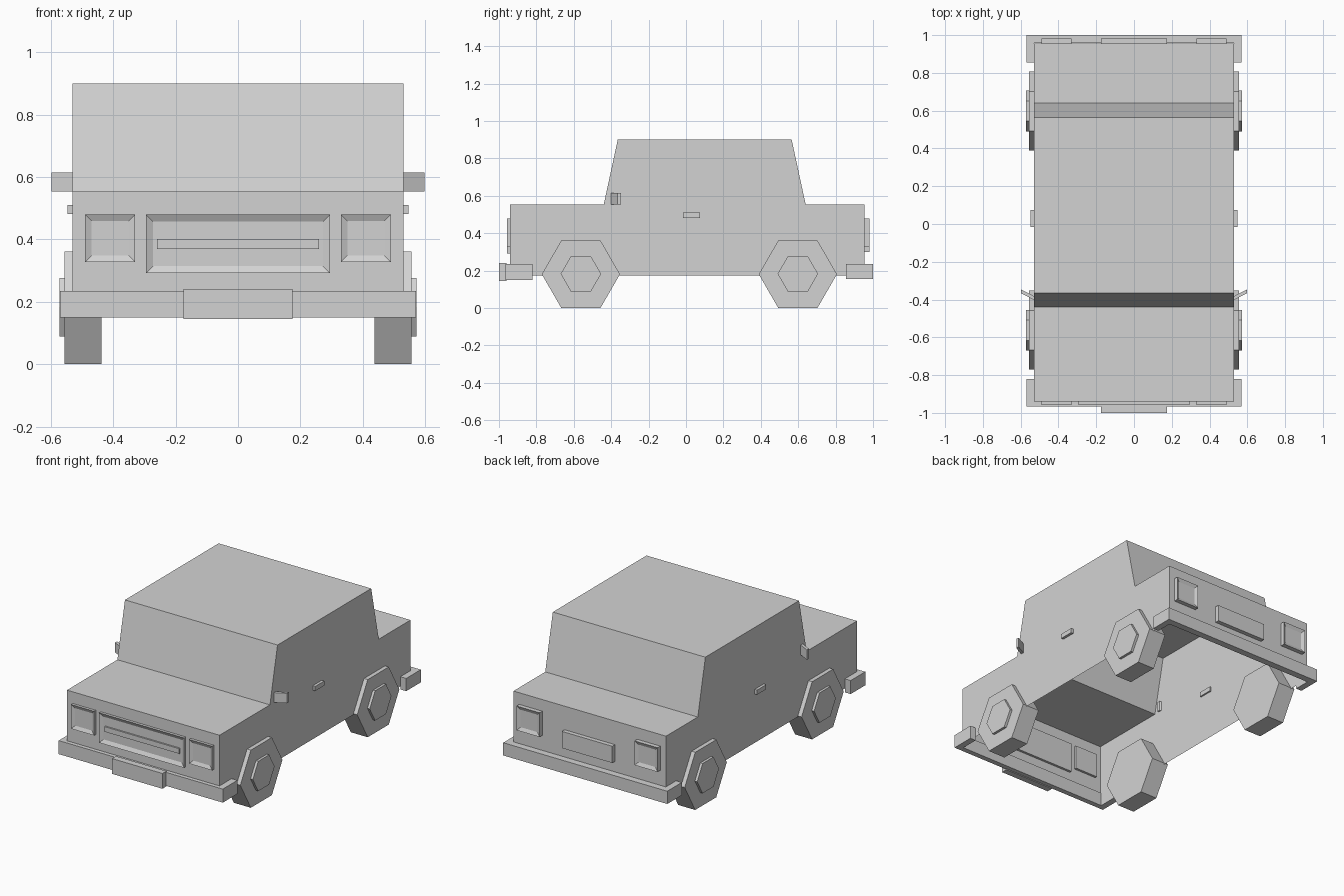
import bpy, bmesh, math

cube = bpy.data.objects.get("Cube")
if cube:
    bpy.data.objects.remove(cube, do_unlink=True)

grey = bpy.data.materials.new("light_grey")
grey.use_nodes = True
grey.diffuse_color = (0.65, 0.65, 0.65, 1)
grey.node_tree.nodes["Principled BSDF"].inputs["Base Color"].default_value = (0.65, 0.65, 0.65, 1)


def finish(name, bm, mirror=False):
    bmesh.ops.recalc_face_normals(bm, faces=bm.faces)
    mesh = bpy.data.meshes.new(name)
    bm.to_mesh(mesh)
    bm.free()
    mesh.materials.append(grey)
    ob = bpy.data.objects.new(name, mesh)
    bpy.context.collection.objects.link(ob)
    if mirror:
        ob.modifiers.new("mirror", "MIRROR")
    return ob


def prism(name, pts, lo, hi, axis, mirror=False, open_edge=None):
    """Extrude a 2D outline along an axis, optionally leaving one side open."""
    bm = bmesh.new()

    def ring(d):
        if axis == "x":
            return [bm.verts.new((d, a, b)) for a, b in pts]
        return [bm.verts.new((a, b, d)) for a, b in pts]

    r0, r1 = ring(lo), ring(hi)
    bm.faces.new(r0[::-1])
    bm.faces.new(r1)
    n = len(pts)
    for i in range(n):
        if i != open_edge:
            j = (i + 1) % n
            bm.faces.new((r0[i], r0[j], r1[j], r1[i]))
    return finish(name, bm, mirror)


def box(name, x, y, z, mirror=False, recess=None, facing=-1):
    """Box from ranges; recess=(border, depth) sinks its front or back face."""
    bm = bmesh.new()
    bmesh.ops.create_cube(bm, size=1)
    for v in bm.verts:
        v.co = [r[0] + (c + 0.5) * (r[1] - r[0]) for c, r in zip(v.co, (x, y, z))]
    bm.normal_update()
    if recess:
        face = [f for f in bm.faces if f.normal.y * facing > 0.9]
        bmesh.ops.inset_individual(bm, faces=face, thickness=recess[0], depth=-recess[1])
    return finish(name, bm, mirror)


# Body shell, open underneath
prism("body_shell", [(-0.94, 0.175), (-0.94, 0.553), (-0.44, 0.553), (-0.365, 0.9),
                     (0.565, 0.9), (0.64, 0.553), (0.955, 0.553), (0.955, 0.175)],
      -0.53, 0.53, "x", open_edge=7)


# Wheels and hubcaps
def hexagon(y, z, r):
    return [(y + r * math.cos(math.radians(60 * i)), z + r * math.sin(math.radians(60 * i)))
            for i in range(6)]


for end, y in (("front", -0.562), ("rear", 0.598)):
    prism(end + "_wheels", hexagon(y, 0.181, 0.209), 0.438, 0.556, "x", True)
    prism(end + "_hubcaps", hexagon(y, 0.183, 0.108), 0.55, 0.572, "x", True)


# Wrap-around bumpers
def bumper(name, y_out, y_bar, y_end, z):
    prism(name, [(-0.57, y_out), (0.57, y_out), (0.57, y_end), (0.53, y_end),
                 (0.53, y_bar), (-0.53, y_bar), (-0.53, y_end), (-0.57, y_end)],
          z[0], z[1], "z")


bumper("front_bumper", -0.965, -0.932, -0.82, (0.15, 0.235))
bumper("rear_bumper", 1.0, 0.957, 0.855, (0.155, 0.235))

# Plates
box("front_plate", (-0.175, 0.175), (-1.0, -0.96), (0.145, 0.241))
box("rear_plate", (-0.175, 0.175), (0.935, 0.982), (0.30, 0.405))

# Lamps with sunken lenses
box("head_lamps", (0.33, 0.49), (-0.957, -0.925), (0.328, 0.48), True, (0.03, 0.01), -1)
box("tail_lamps", (0.33, 0.49), (0.935, 0.982), (0.328, 0.48), True, (0.03, 0.01), 1)

# Grille frame with a slat across the recess
box("grille_frame", (-0.295, 0.295), (-0.957, -0.925), (0.292, 0.48), False, (0.032, 0.012), -1)
box("grille_slat", (-0.26, 0.26), (-0.955, -0.94), (0.37, 0.402))

# Door handles and angled side mirrors
box("door_handles", (0.52, 0.547), (-0.015, 0.075), (0.482, 0.511), True)
prism("side_mirrors", [(0.52, -0.407), (0.597, -0.367), (0.597, -0.347), (0.52, -0.387)],
      0.553, 0.615, "z", True)
